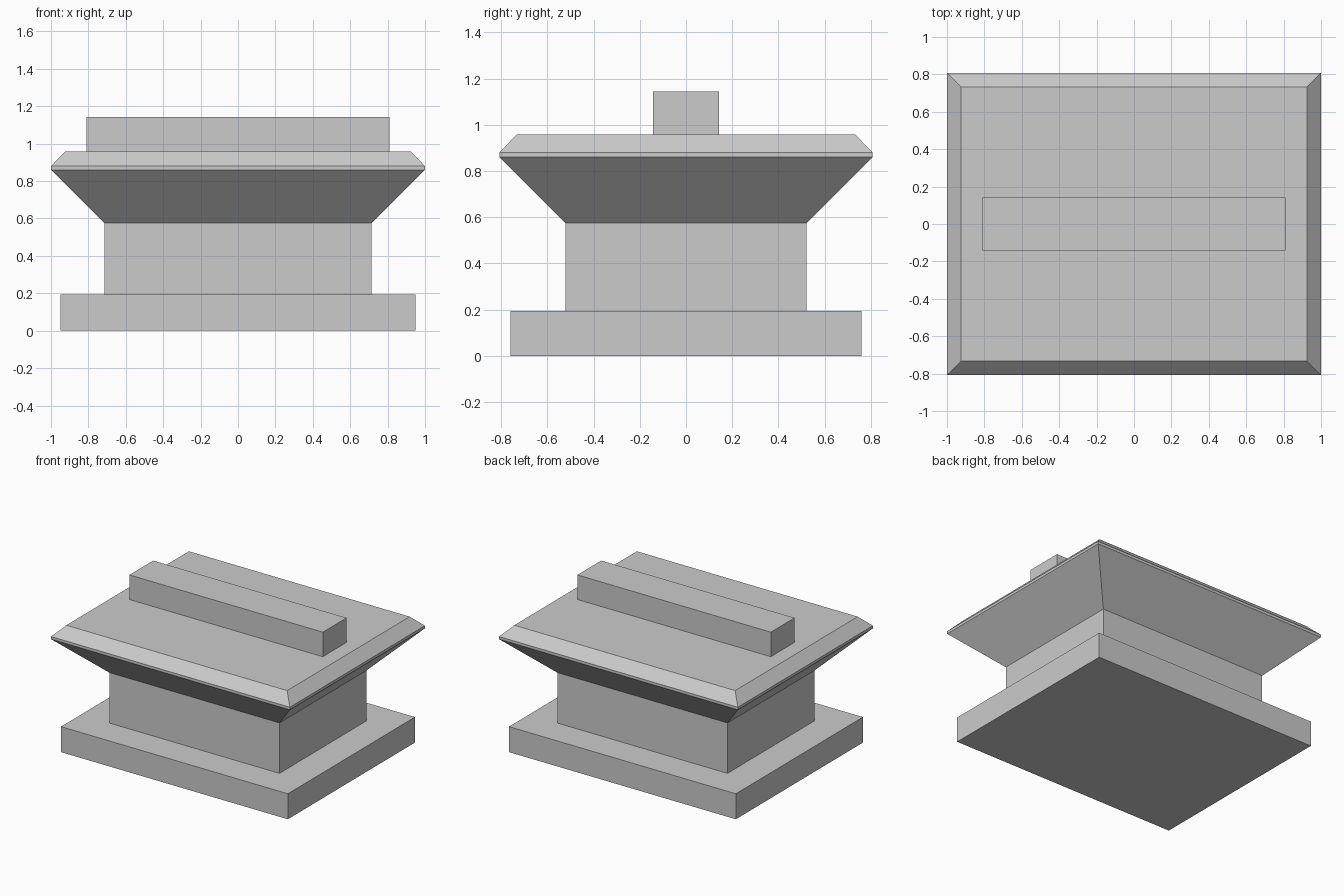
import bpy, bmesh

cube = bpy.data.objects.get("Cube")
if cube:
    bpy.data.objects.remove(cube, do_unlink=True)

stone = bpy.data.materials.new("grey stone")
stone.use_nodes = True
GREY = (0.6, 0.6, 0.6, 1)
stone.diffuse_color = GREY
stone.node_tree.nodes["Principled BSDF"].inputs["Base Color"].default_value = GREY


def stacked_block(name, sections):
    """Solid through rectangular sections given as (half x, half y, z)."""
    bm = bmesh.new()
    rings = []
    for hx, hy, z in sections:
        corners = ((-hx, -hy), (hx, -hy), (hx, hy), (-hx, hy))
        rings.append([bm.verts.new((x, y, z)) for x, y in corners])
    for low, high in zip(rings, rings[1:]):
        for i in range(4):
            j = (i + 1) % 4
            bm.faces.new((low[i], low[j], high[j], high[i]))
    bm.faces.new(rings[0][::-1])
    bm.faces.new(rings[-1])
    mesh = bpy.data.meshes.new(name)
    bm.to_mesh(mesh)
    bm.free()
    mesh.materials.append(stone)
    obj = bpy.data.objects.new(name, mesh)
    bpy.context.collection.objects.link(obj)


# Wide foot slab
stacked_block("base_slab", [(0.95, 0.76, 0), (0.95, 0.76, 0.193)])

# Neck flaring out into the chamfered top
stacked_block("flared_pedestal", [
    (0.713, 0.522, 0.193),
    (0.713, 0.522, 0.575),
    (1.0, 0.808, 0.86),
    (1.0, 0.808, 0.88),
    (0.925, 0.733, 0.957),
])

# Raised bar across the top
stacked_block("top_bar", [(0.81, 0.142, 0.957), (0.81, 0.142, 1.143)])
